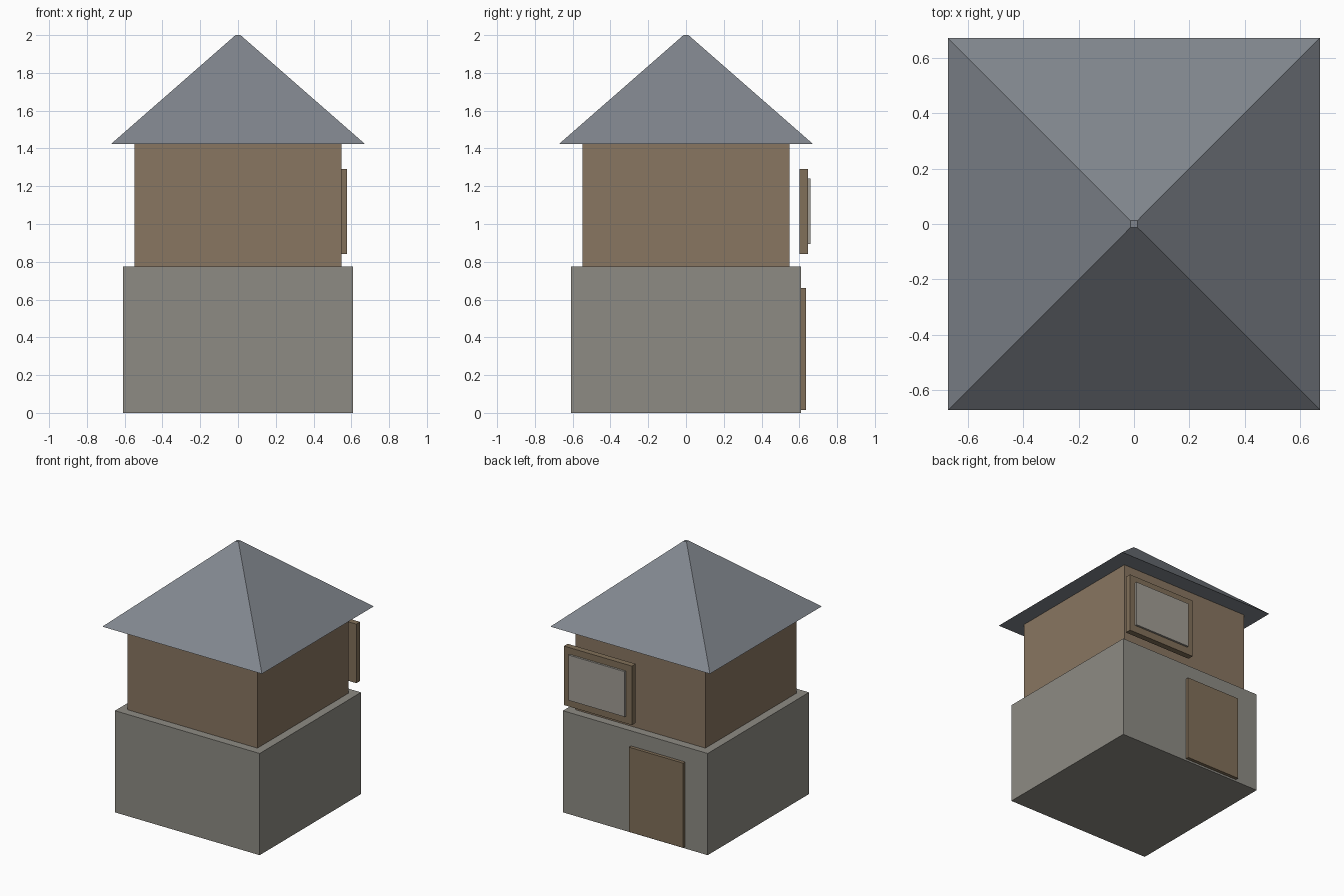
import bpy, bmesh
from math import pi
from mathutils import Matrix

if "Cube" in bpy.data.objects:
    bpy.data.objects.remove(bpy.data.objects["Cube"])


def material(name, rgb):
    m = bpy.data.materials.new(name)
    m.diffuse_color = (*rgb, 1)
    m.use_nodes = True
    m.node_tree.nodes["Principled BSDF"].inputs["Base Color"].default_value = m.diffuse_color
    return m


def finish(name, bm, mat):
    mesh = bpy.data.meshes.new(name)
    bm.to_mesh(mesh)
    bm.free()
    mesh.materials.append(mat)
    obj = bpy.data.objects.new(name, mesh)
    bpy.context.collection.objects.link(obj)
    return obj


def box(name, x, y, z, mat):
    """Box given by its (min, max) range on each axis."""
    bm = bmesh.new()
    centre = [(a + b) / 2 for a, b in (x, y, z)]
    size = [b - a for a, b in (x, y, z)]
    bmesh.ops.create_cube(bm, size=1, matrix=Matrix.Translation(centre) @ Matrix.Diagonal((*size, 1)))
    return finish(name, bm, mat)


stone = material("stone", (0.27, 0.26, 0.23))
timber = material("timber", (0.25, 0.18, 0.12))
wood = material("dark_wood", (0.22, 0.16, 0.10))
slate = material("slate", (0.22, 0.24, 0.27))
glass = material("pane_grey", (0.36, 0.34, 0.30))

# Two storeys
box("lower_storey", (-0.61, 0.61), (-0.61, 0.61), (0, 0.775), stone)
box("upper_storey", (-0.547, 0.547), (-0.547, 0.547), (0.775, 1.425), timber)

# Pyramid roof with a tiny flat top, overhanging the walls
bm = bmesh.new()
bmesh.ops.create_cone(bm, cap_ends=True, segments=4, radius1=0.673 * 2 ** 0.5,
                      radius2=0.013 * 2 ** 0.5, depth=0.577)
bmesh.ops.rotate(bm, verts=bm.verts, matrix=Matrix.Rotation(pi / 4, 3, 'Z'))
# Square the roof to the walls whichever way the cone starts
half = max(abs(v.co.x) for v in bm.verts)
if half > 0.8:
    bmesh.ops.rotate(bm, verts=bm.verts, matrix=Matrix.Rotation(pi / 4, 3, 'Z'))
bmesh.ops.translate(bm, verts=bm.verts, vec=(0, 0, 1.423 + 0.577 / 2))
finish("roof", bm, slate)

# Door on the back wall
box("door", (-0.42, 0.037), (0.605, 0.635), (0.015, 0.66), wood)

# Window on the back, standing off the upper wall
box("window_frame", (0.005, 0.578), (0.60, 0.645), (0.84, 1.29), wood)
box("window_pane", (0.055, 0.53), (0.64, 0.66), (0.895, 1.24), glass)
